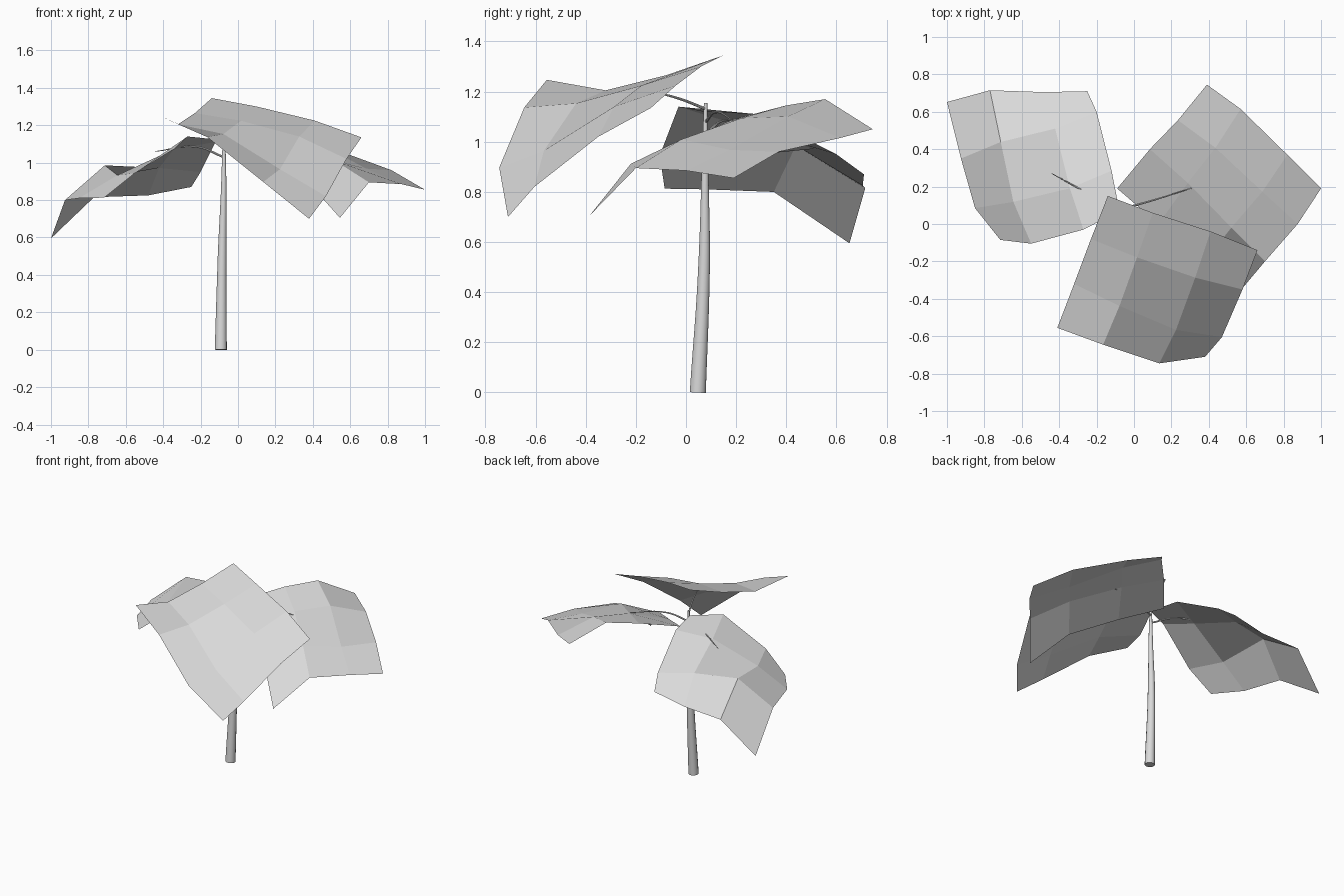
import bpy
import bmesh
from mathutils import Vector

cube = bpy.data.objects.get("Cube")
if cube:
    bpy.data.objects.remove(cube, do_unlink=True)

grey = bpy.data.materials.new("plain_grey")
grey.use_nodes = True
COLOUR = (0.7, 0.7, 0.7, 1.0)
grey.diffuse_color = COLOUR
grey.node_tree.nodes["Principled BSDF"].inputs["Base Color"].default_value = COLOUR


def leaf(name, near, far, left, right, lift):
    """Fill a leaf sheet between four edges, then lift its four inner corners."""
    near, far, left, right = ([Vector(p) for p in edge] for edge in (near, far, left, right))
    left = [near[0], *left, far[0]]
    right = [near[-1], *right, far[-1]]
    last = len(near) - 1

    def blend(i, j):
        u, v = i / last, j / last
        across = left[j].lerp(right[j], u)
        along = near[i].lerp(far[i], v)
        corners = near[0].lerp(near[-1], u).lerp(far[0].lerp(far[-1], u), v)
        raised = Vector((0, 0, lift.get((i, j), 0)))
        return across + along - corners + raised

    bm = bmesh.new()
    grid = [[bm.verts.new(blend(i, j)) for i in range(last + 1)] for j in range(last + 1)]
    for low, high in zip(grid, grid[1:]):
        for i in range(last):
            bm.faces.new((low[i], low[i + 1], high[i + 1], high[i]))
    bm.normal_update()
    if sum(f.normal.z for f in bm.faces) < 0:
        bmesh.ops.reverse_faces(bm, faces=bm.faces[:])
    mesh = bpy.data.meshes.new(name)
    bm.to_mesh(mesh)
    bm.free()
    mesh.materials.append(grey)
    obj = bpy.data.objects.new(name, mesh)
    bpy.context.collection.objects.link(obj)


def tube(name, path, radii, sides=2):
    """Sweep a tapering round tube through a few points."""
    curve = bpy.data.curves.new(name, "CURVE")
    curve.dimensions = "3D"
    curve.bevel_depth = 1.0
    curve.bevel_resolution = sides
    curve.resolution_u = 6
    curve.use_fill_caps = True
    spline = curve.splines.new("BEZIER")
    spline.bezier_points.add(len(path) - 1)
    for point, place, radius in zip(spline.bezier_points, path, radii):
        point.co = place
        point.radius = radius
        point.handle_left_type = point.handle_right_type = "AUTO"
    curve.materials.append(grey)
    obj = bpy.data.objects.new(name, curve)
    bpy.context.collection.objects.link(obj)
    # Turn the swept tube into a smooth mesh
    bpy.ops.object.select_all(action="DESELECT")
    obj.select_set(True)
    bpy.context.view_layer.objects.active = obj
    bpy.ops.object.convert(target="MESH")
    bpy.ops.object.shade_smooth_by_angle()


# Large leaf over the front
leaf("front_leaf",
     near=[(-.14, .15, 1.345), (.1, .06, 1.3), (.41, -.04, 1.225), (.66, -.14, 1.135)],
     far=[(-.41, -.555, 1.247), (-.165, -.645, 1.137), (.135, -.745, .897), (.38, -.71, .7)],
     left=[(-.23, -.08, 1.265), (-.32, -.32, 1.205)],
     right=[(.58, -.35, 1.02), (.47, -.605, .82)],
     lift={(2, 1): .02, (1, 2): .02})

# Leaf on the left side
leaf("left_leaf",
     near=[(-.09, .19, 1.09), (.13, 0, 1.01), (.36, -.22, .912), (.545, -.385, .705)],
     far=[(.39, .745, 1.05), (.57, .615, 1.015), (.82, .37, .96), (1, .19, .855)],
     left=[(.085, .4, 1.145), (.235, .555, 1.17)],
     right=[(.7, -.2, .895), (.875, 0, .885)],
     lift={(1, 1): -.01, (2, 1): -.035, (1, 2): -.01, (2, 2): -.065})

# Leaf on the right side
leaf("right_leaf",
     near=[(-.715, -.085, .813), (-.55, -.105, .945), (-.27, -.03, 1.14), (-.078, .07, 1.12)],
     far=[(-1, .652, .595), (-.77, .715, .815), (-.48, .705, .825), (-.25, .71, .87)],
     left=[(-.85, .085, .81), (-.925, .35, .8)],
     right=[(-.12, .285, 1.11), (-.2, .6, .95)],
     lift={(1, 1): -.04, (2, 1): -.035, (1, 2): .04})

# Slightly bowed trunk
tube("trunk",
     [(-.092, .047, 0), (-.085, .072, .5), (-.076, .076, .9), (-.075, .078, 1.155)],
     [.033, .024, .014, .007], sides=4)

# Thin arched stems that carry the leaves
tube("front_stem",
     [(-.075, .08, 1.13), (-.03, -.03, 1.173), (.02, -.19, 1.212)], [.006, .005, .002])
tube("left_stem",
     [(-.075, .08, 1.08), (.06, .115, 1.118), (.32, .195, 1.08)], [.006, .005, .002])
tube("right_stem",
     [(-.078, .078, 1.03), (-.22, .15, 1.085), (-.44, .27, 1.06)], [.006, .005, .002])
